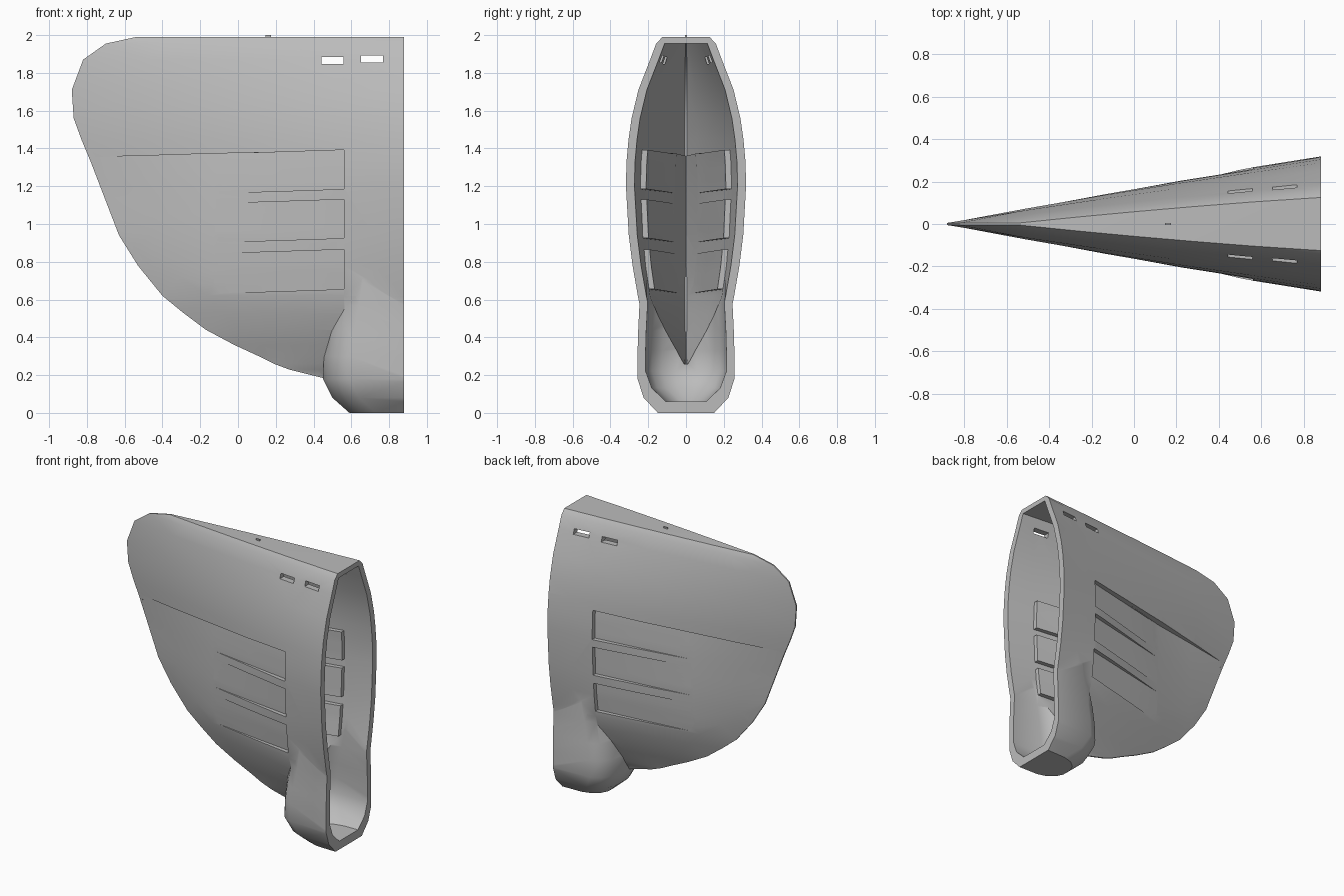
import bpy, bmesh, math

if "Cube" in bpy.data.objects:
    bpy.data.objects.remove(bpy.data.objects["Cube"])

REAR = 0.88
KNEE = 0.56
WALL = 0.045

# Fin levels: height, leading edge x, half width at the knee, half width at the rear opening
FIN = [(.185, .45, .008, .010), (.23, .27, .045, .08), (.26, .19, .065, .11), (.30, .11, .088, .14),
       (.36, -.02, .12, .175), (.44, -.17, .16, .21), (.53, -.29, .195, .237), (.62, -.40, .225, .255),
       (.78, -.53, .245, .283), (.94, -.63, .257, .303), (1.2, -.73, .267, .318),
       (1.33, -.78, .263, .315), (1.45, -.83, .255, .304), (1.56, -.87, .243, .288),
       (1.71, -.88, .212, .252), (1.87, -.82, .160, .19), (1.955, -.70, .130, .158),
       (1.99, -.54, .104, .125)]
# Pod levels: height, front x, half width
POD = [(0, .59, .15), (.08, .50, .225), (.18, .45, .258), (.30, .455, .258), (.42, .47, .255),
       (.57, .50, .248), (.70, .52, .256), (.95, .56, .25)]

grey = bpy.data.materials.new("grey")
grey.diffuse_color = (.5, .5, .5, 1)
grey.use_nodes = True
grey.node_tree.nodes["Principled BSDF"].inputs["Base Color"].default_value = grey.diffuse_color


def loft(name, rings):
    """Closed skin through rings of equal length, capped at both ends."""
    bm = bmesh.new()
    rows = [[bm.verts.new(p) for p in r] for r in rings]
    n = len(rows[0])
    for a, b in zip(rows, rows[1:]):
        for i in range(n):
            j = (i + 1) % n
            bm.faces.new((a[i], a[j], b[j], b[i]))
    bm.faces.new(rows[0][::-1])
    bm.faces.new(rows[-1])
    bmesh.ops.triangulate(bm, faces=[f for f in bm.faces if len(f.verts) == 4])
    bmesh.ops.recalc_face_normals(bm, faces=bm.faces)
    me = bpy.data.meshes.new(name)
    bm.to_mesh(me)
    bm.free()
    ob = bpy.data.objects.new(name, me)
    bpy.context.collection.objects.link(ob)
    return ob


def box(name, x, y, z):
    return loft(name, [[(x[0], y[0], h), (x[1], y[0], h), (x[1], y[1], h), (x[0], y[1], h)] for h in z])


def combine(ob, other, op):
    """Apply a boolean and discard the second body."""
    mod = ob.modifiers.new("cut", 'BOOLEAN')
    mod.operation, mod.solver, mod.object = op, 'EXACT', other
    bpy.context.view_layer.update()
    me = bpy.data.meshes.new_from_object(ob.evaluated_get(bpy.context.evaluated_depsgraph_get()))
    ob.modifiers.clear()
    ob.data = me
    bpy.data.objects.remove(other)


def fin_y(x, z):
    """Half width of the outer fin surface."""
    z = min(max(z, FIN[0][0]), FIN[-1][0])
    for p, q in zip(FIN, FIN[1:]):
        if z <= q[0]:
            k = (z - p[0]) / (q[0] - p[0])
            a, g, w = [u + (v - u) * k for u, v in zip(p[1:], q[1:])]
            if x > KNEE:
                return g + (w - g) * (x - KNEE) / (REAR - KNEE)
            f = (x - a) / (KNEE - a)
            return .005 + (g - .005) * f + .16 * g * max(0, f * (1 - f))


def make_fin(t, end):
    rings = []
    for z, a, g, w in FIN:
        if t and (g < t * 1.05 or z > 1.96):
            continue
        a += t / g * (KNEE - a) * .9
        xs = [a] + [a + (KNEE - a) * k for k in (.25, .5, .75)] + [KNEE, .72, REAR, end]
        side = [(x, max(fin_y(x, z) - t, .003), z) for x in xs]
        rings.append(side + [(x, -y, h) for x, y, h in reversed(side)])
    return loft("fin", rings)


def make_pod(t, end):
    rings = []
    for z, a, w in POD:
        if t:
            z, a, w = z + .06 * max(0, 1 - z / .57), a + t, w - .042
        side = [(a, .25 * w), (a + .025, .58 * w), (a + .07, .83 * w), (a + .14, .97 * w), (end, w)]
        rings.append([(x, y, z) for x, y in side] + [(x, -y, z) for x, y in reversed(side)])
    return loft("pod", rings)


def recess(s, t, cols):
    """Side pocket: columns of x, low z, high z, depth at low z, depth at high z."""
    rings = []
    for x, z0, z1, d0, d1 in cols:
        ring = []
        for i in range(8):
            k = i / 7
            z = z0 + (z1 - z0) * k
            ring.append((x, s * (fin_y(x, z) - t - d0 - (d1 - d0) * k), z))
        rings.append(ring + [(x, s * .5, z1), (x, s * .5, z0)])
    return loft("recess", rings)


def band_depth(z):
    return .045 * (z - .64) / .73


def make_body(t, fin_end, pod_end):
    body = make_fin(t, fin_end)
    combine(body, make_pod(t, pod_end), 'UNION')
    back = KNEE + (.12 if t else 0)
    for s in (-1, 1):
        # set-back panel, deepest under its top ledge
        combine(body, recess(s, t, [(-.75, .64, 1.355, -.004, .001), (-.45, .64, 1.363, -.004, .022),
                                    (-.13, .64, 1.373, -.002, .045), (.2, .65, 1.38, -.003, .026),
                                    (KNEE - .003, .66, 1.388, -.004, -.003)]), 'DIFFERENCE')
        # three tapering slots
        for lo, hi in ((.655, .865), (.925, 1.13), (1.185, 1.392)):
            d0, d1 = band_depth(lo - .022) - .002, band_depth(hi - .022) - .002
            combine(body, recess(s, t, [(-.13, lo - .022, hi - .022, d0, d1),
                                        (.2, lo - .012, hi - .012, d0 / 2 + .018, d1 / 2 + .018),
                                        (back, lo, hi, .03, .03)]), 'DIFFERENCE')
    return body


# Hollow shell, trimmed flat at the rear opening
shell = make_body(0, .92, .93)
combine(shell, make_body(WALL, 1.0, 1.01), 'DIFFERENCE')
combine(shell, box("trim", (REAR, 1.2), (-1, 1), (-.5, 2.5)), 'DIFFERENCE')

# Two slits through each side near the top
for x, z in ((.50, 1.866), (.71, 1.873)):
    combine(shell, box("slit", (x - .058, x + .058), (-1, 1), (z - .018, z + .018)), 'DIFFERENCE')
shell.name = "shell"

# Small stud on the top edge
stud = box("top_stud", (.145, .175), (-.005, .005), (1.97, 2.0))

for ob in (shell, stud):
    ob.data.materials.clear()
    ob.data.materials.append(grey)
bpy.ops.object.select_all(action='DESELECT')
shell.select_set(True)
bpy.context.view_layer.objects.active = shell
bpy.ops.object.shade_smooth_by_angle(angle=math.radians(32))
